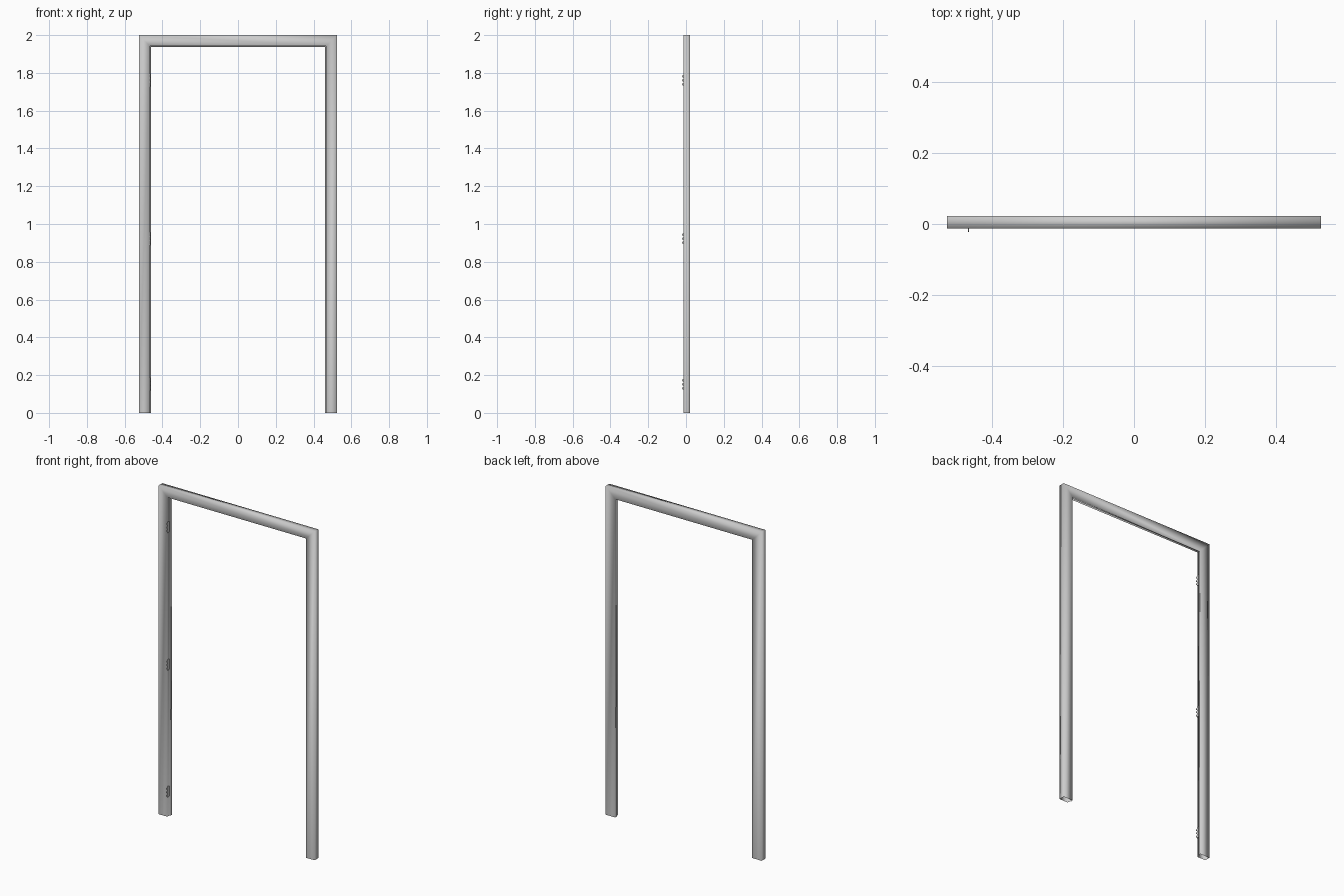
import bpy, bmesh
from math import sin, cos, pi

if "Cube" in bpy.data.objects:
    bpy.data.objects.remove(bpy.data.objects["Cube"])

W, H = 0.525, 2.0            # half width, height
Y0, Y1 = -0.013, 0.022       # front and back of the frame
FACE, REBATE, STEP = 0.064, 0.058, 0.007


def finish(bm, name, smooth):
    bmesh.ops.recalc_face_normals(bm, faces=bm.faces)
    for f in bm.faces:
        f.smooth = smooth
    me = bpy.data.meshes.new(name)
    bm.to_mesh(me)
    bm.free()
    ob = bpy.data.objects.new(name, me)
    bpy.context.collection.objects.link(ob)
    return ob


# Door frame: rebated profile (inset from outer edge, y) swept around
# three sides with mitred corners, open at the floor
profile = [(0, Y0), (REBATE, Y0), (REBATE, STEP), (FACE, STEP), (FACE, Y1), (0, Y1)]
bm = bmesh.new()
rings = []
for sx, top in ((-1, 0), (-1, 1), (1, 1), (1, 0)):
    rings.append([bm.verts.new((sx * (W - u), y, (H - u) if top else 0))
                  for u, y in profile])
n = len(profile)
for a, b in zip(rings, rings[1:]):
    for i in range(n):
        j = (i + 1) % n
        bm.faces.new((a[i], a[j], b[j], b[i]))
finish(bm, "door_frame", True)


# Hinge leaf: thin plate with rounded back corners and three rounded fingers
def hinge(name, zc):
    hh, back, front, r = 0.033, 0.005, -0.013, 0.010
    pts = [(front, -hh)]
    for cz, start in ((-hh + r, -pi / 2), (hh - r, 0)):
        for k in range(7):
            a = start + k * pi / 12
            pts.append((back - r + r * cos(a), cz + r * sin(a)))
    pts.append((front, hh))
    fr = 0.005
    for fz in (0.021, 0, -0.021):
        for k in range(7):
            a = pi / 2 + k * pi / 6
            pts.append((front - 0.004 + fr * cos(a), fz + fr * sin(a)))
        pts.insert(len(pts) - 7, (front, fz + fr))
        pts.append((front, fz - fr))
    x = -W + REBATE + 0.0005
    bm = bmesh.new()
    face = bm.faces.new([bm.verts.new((x, y, zc + z)) for y, z in pts])
    ext = bmesh.ops.extrude_face_region(bm, geom=[face], use_keep_orig=True)
    verts = [v for v in ext["geom"] if isinstance(v, bmesh.types.BMVert)]
    bmesh.ops.translate(bm, verts=verts, vec=(0.0025, 0, 0))
    finish(bm, name, False)


for label, z in (("lower", 0.151), ("middle", 0.923), ("upper", 1.76)):
    hinge(label + "_hinge", z)
